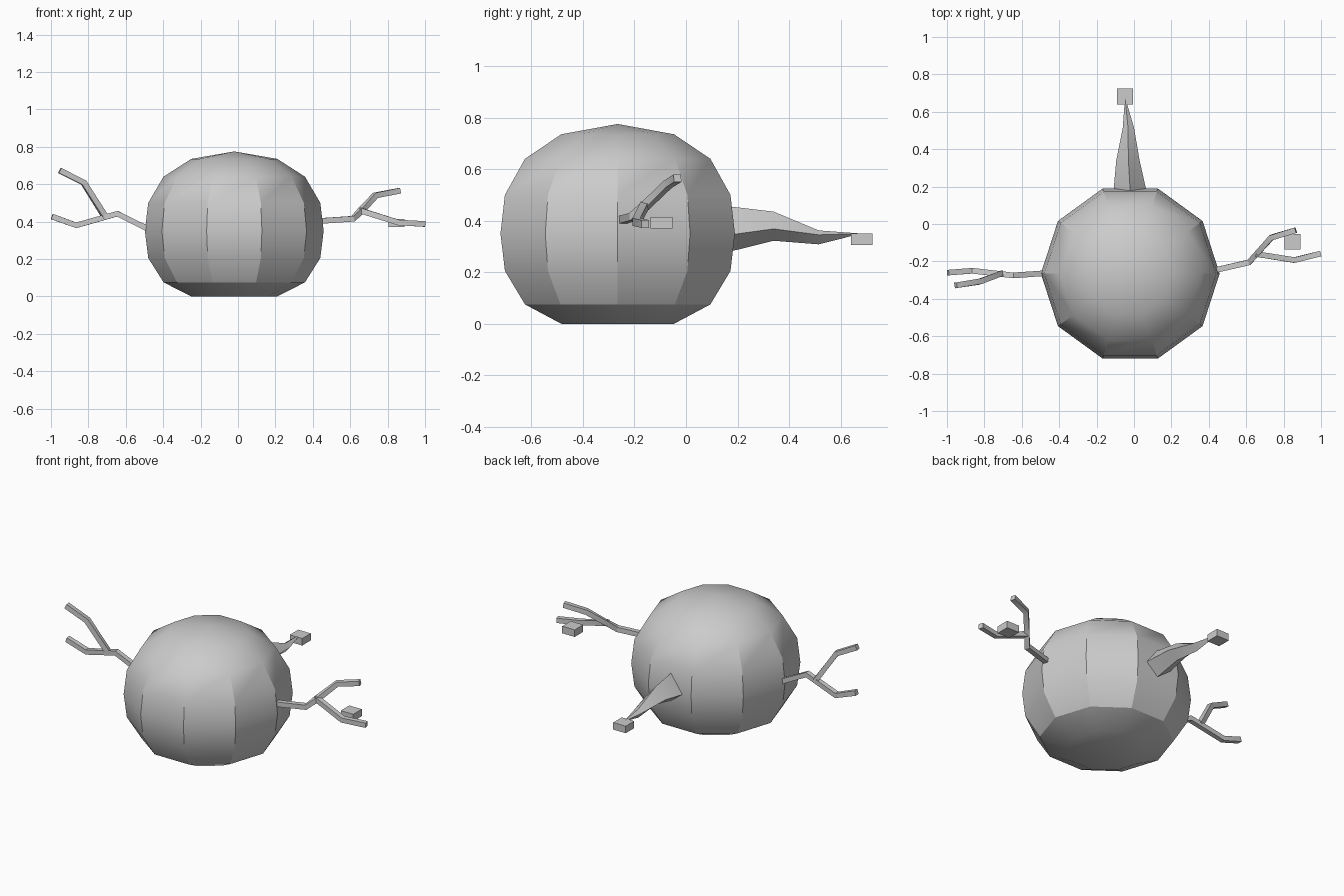
import bpy, bmesh, math
from mathutils import Vector

if "Cube" in bpy.data.objects:
    bpy.data.objects.remove(bpy.data.objects["Cube"])

grey = bpy.data.materials.new("plain grey")
grey.diffuse_color = (0.6, 0.6, 0.6, 1)
grey.use_nodes = True
grey.node_tree.nodes["Principled BSDF"].inputs["Base Color"].default_value = grey.diffuse_color


def finish(name, bm, smooth_angle=30):
    bmesh.ops.recalc_face_normals(bm, faces=bm.faces[:])
    mesh = bpy.data.meshes.new(name)
    bm.to_mesh(mesh)
    bm.free()
    mesh.materials.append(grey)
    ob = bpy.data.objects.new(name, mesh)
    bpy.context.collection.objects.link(ob)
    bpy.ops.object.select_all(action='DESELECT')
    bpy.context.view_layer.objects.active = ob
    ob.select_set(True)
    bpy.ops.object.shade_smooth_by_angle(angle=math.radians(smooth_angle))
    return ob


def bridge(bm, rings):
    for a, b in zip(rings, rings[1:]):
        n = len(a)
        for i in range(n):
            bm.faces.new((a[i], a[(i + 1) % n], b[(i + 1) % n], b[i]))


def fan(bm, ring, tip):
    v = bm.verts.new(tip)
    for i in range(len(ring)):
        bm.faces.new((ring[i], ring[(i + 1) % len(ring)], v))


def twig(name, points, half=0.015):
    """Square stick following a bent path."""
    bm = bmesh.new()
    pts = [Vector(p) for p in points]
    rings = []
    for i, p in enumerate(pts):
        t = (pts[min(i + 1, len(pts) - 1)] - pts[max(i - 1, 0)]).normalized()
        side = t.cross(Vector((0, 0, 1))).normalized()
        up = side.cross(t)
        rings.append([bm.verts.new(p + half * (a * side + b * up))
                      for a, b in ((1, 1), (-1, 1), (-1, -1), (1, -1))])
    bridge(bm, rings)
    bm.faces.new(rings[0])
    bm.faces.new(rings[-1])
    finish(name, bm)


def block(name, centre, size):
    bm = bmesh.new()
    bmesh.ops.create_cube(bm, size=1)
    for v in bm.verts:
        v.co = Vector(centre) + Vector([c * s for c, s in zip(v.co, size)])
    finish(name, bm)


# Ten-sided rounded body with a flat underside
CX, CY = -0.02, -0.265
bm = bmesh.new()
profile = [(0.23, 0), (0.378, 0.075), (0.46, 0.205), (0.478, 0.35),
           (0.46, 0.5), (0.378, 0.64), (0.23, 0.735)]
rings = [[bm.verts.new((CX + r * math.cos(math.tau * i / 10),
                        CY + r * math.sin(math.tau * i / 10), z))
          for i in range(10)] for r, z in profile]
bridge(bm, rings)
fan(bm, rings[0], (CX, CY, 0))
fan(bm, rings[-1], (CX, CY, 0.775))
finish("body", bm)

# Tapering four-sided nose: y, left x, right x, ridge x, bottom, side, top z
bm = bmesh.new()
rings = []
for y, xl, xr, xm, zb, zs, zt in [(0.17, -0.11, 0.068, -0.02, 0.28, 0.345, 0.455),
                                  (0.34, -0.095, 0.03, -0.03, 0.322, 0.368, 0.435),
                                  (0.515, -0.06, 0.0, -0.032, 0.308, 0.345, 0.362)]:
    rings.append([bm.verts.new(c) for c in
                  ((xl, y, zs), (xm, y, zt), (xr, y, zs), (xm, y, zb))])
bridge(bm, rings)
bm.faces.new(rings[0])
fan(bm, rings[-1], (-0.048, 0.68, 0.35))
finish("nose", bm)

# Forked twig arms
twig("right_arm", [(0.42, -0.25, 0.402), (0.615, -0.205, 0.415), (0.66, -0.155, 0.46),
                   (0.735, -0.072, 0.54), (0.865, -0.033, 0.565)])
twig("right_arm_fork", [(0.65, -0.16, 0.46), (0.858, -0.193, 0.395), (0.998, -0.158, 0.387)])
twig("left_arm", [(-0.46, -0.262, 0.35), (-0.645, -0.275, 0.442),
                  (-0.865, -0.25, 0.38), (-0.995, -0.26, 0.427)])
twig("left_arm_fork", [(-0.71, -0.265, 0.425), (-0.825, -0.308, 0.608), (-0.953, -0.328, 0.673)])

# Small loose blocks
block("nose_block", (-0.048, 0.682, 0.328), (0.086, 0.084, 0.044))
block("arm_block", (0.848, -0.095, 0.392), (0.086, 0.084, 0.044))
